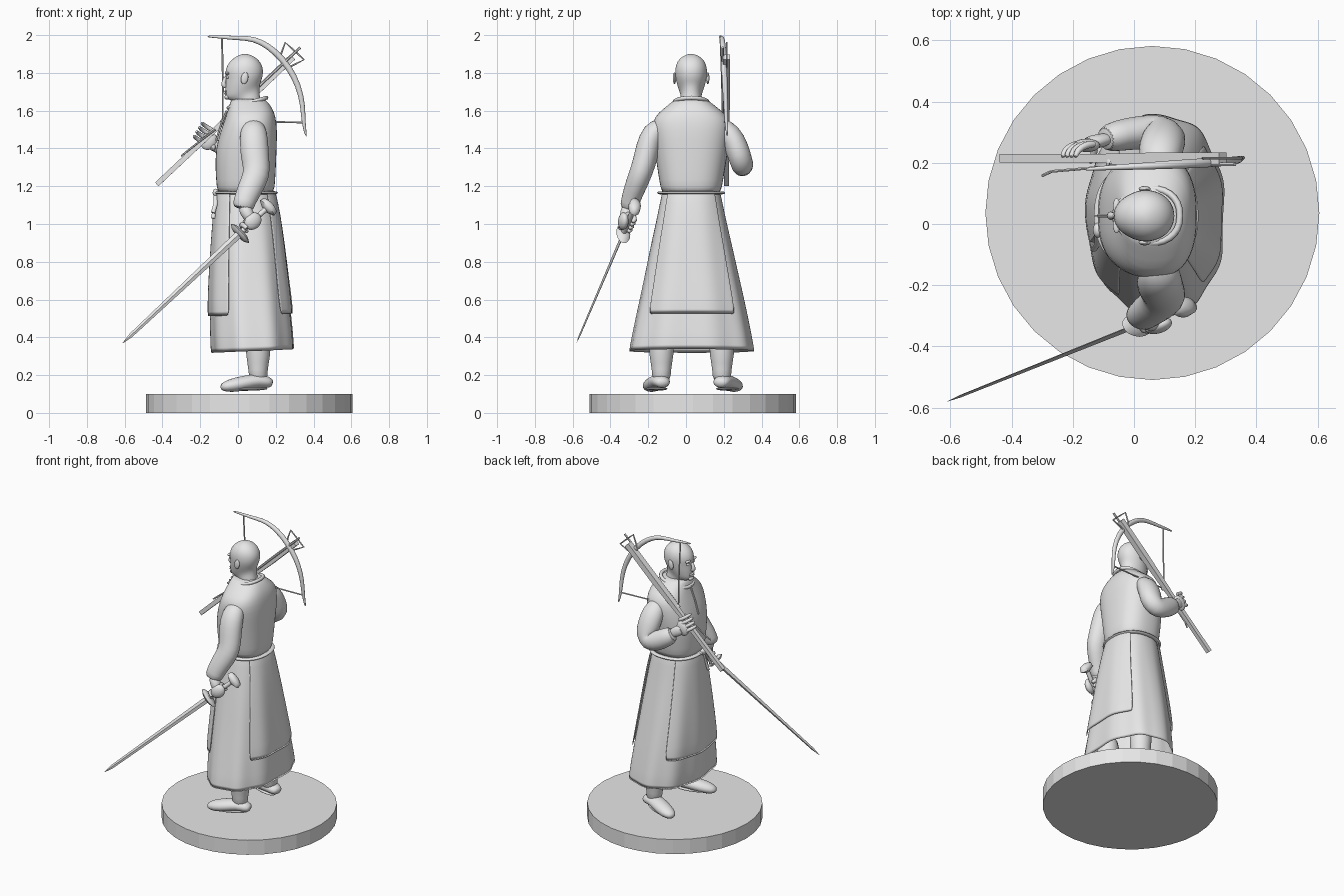
import bpy, bmesh, math
from mathutils import Vector as V

cube = bpy.data.objects.get("Cube")
if cube:
    bpy.data.objects.remove(cube, do_unlink=True)

grey = bpy.data.materials.new("plain_grey")
grey.use_nodes = True
grey.diffuse_color = (0.8, 0.8, 0.8, 1)
grey.node_tree.nodes["Principled BSDF"].inputs["Base Color"].default_value = (0.8, 0.8, 0.8, 1)
MID = 0.027  # middle of the body in y


def finish(obj, name, angle=40, subsurf=0, thick=0):
    obj.name = obj.data.name = name
    obj.data.materials.append(grey)
    bpy.ops.object.select_all(action='DESELECT')
    obj.select_set(True)
    bpy.context.view_layer.objects.active = obj
    if angle:
        bpy.ops.object.shade_smooth_by_angle(angle=math.radians(angle))
    if thick:
        m = obj.modifiers.new("Thickness", 'SOLIDIFY')
        m.thickness = thick
    if subsurf:
        m = obj.modifiers.new("Smooth", 'SUBSURF')
        m.levels = m.render_levels = subsurf
    return obj


def loft(name, rings, closed=True, cap=True, **kw):
    bm = bmesh.new()
    rows = [[bm.verts.new(p) for p in r] for r in rings]
    n = len(rows[0])
    for a, b in zip(rows, rows[1:]):
        for i in range(n if closed else n - 1):
            j = (i + 1) % n
            bm.faces.new((a[i], a[j], b[j], b[i]))
    if cap:
        bm.faces.new(rows[0])
        bm.faces.new(rows[-1])
    bmesh.ops.recalc_face_normals(bm, faces=bm.faces[:])
    me = bpy.data.meshes.new(name)
    bm.to_mesh(me)
    bm.free()
    obj = bpy.data.objects.new(name, me)
    bpy.context.collection.objects.link(obj)
    return finish(obj, name, **kw)


def oval(s, n=32, a0=0, a1=360, grow=0, fold=0, k=2.3, taper=0):
    """Rounded ring: front z, back z, front x, back x, two y limits."""
    zf, zb, xf, xb, y0, y1 = s
    pts = []
    full = a1 - a0 == 360
    for i in range(n if full else n + 1):
        a = math.radians(a0 + (a1 - a0) * i / n)
        c, d = -math.cos(a), math.sin(a)
        sp = lambda v: math.copysign(abs(v) ** (2 / k), v)
        g = grow + fold * math.sin(9 * a + 1)
        y = ((y1 - y0) / 2 + g) * sp(d) * (1 - taper * max(0, -c))
        pts.append(V(((xf + xb) / 2 + ((xb - xf) / 2 + g) * sp(c),
                      (y0 + y1) / 2 + y, zf + (zb - zf) * (c + 1) / 2)))
    return pts


def tube(name, path, radii, n=12, ref=(0, 1, 0), flat=1.0, **kw):
    """Ring sweep along points; flat scales the second axis."""
    path = [V(p) for p in path]
    if not isinstance(radii, (list, tuple)):
        radii = [radii] * len(path)
    rings = []
    for i, p in enumerate(path):
        t = (path[min(i + 1, len(path) - 1)] - path[max(i - 1, 0)]).normalized()
        u = t.cross(V(ref)).normalized()
        v = u.cross(t)
        rings.append([p + radii[i] * (u * math.cos(q) + v * flat * math.sin(q))
                      for q in (2 * math.pi * j / n for j in range(n))])
    return loft(name, rings, **kw)


def ball(name, loc, scale, rot=(0, 0, 0)):
    bpy.ops.mesh.primitive_uv_sphere_add(segments=20, ring_count=12, location=loc, rotation=rot)
    obj = bpy.context.object
    obj.scale = scale
    return finish(obj, name, angle=60)


# Base
bpy.ops.mesh.primitive_cylinder_add(vertices=32, radius=0.546, depth=0.1, location=(0.06, 0.036, 0.05))
finish(bpy.context.object, "round_base", angle=0)

# Head and neck: front z, back z, front x, back x, half width
head = [(1.58, 1.62, -.02, .13, .06), (1.645, 1.675, .0, .115, .056), (1.655, 1.705, -.045, .114, .055),
        (1.667, 1.73, -.066, .115, .062), (1.70, 1.75, -.066, .12, .071), (1.735, 1.77, -.067, .128, .079),
        (1.77, 1.79, -.063, .132, .084), (1.80, 1.81, -.07, .134, .086), (1.84, 1.84, -.06, .129, .083),
        (1.875, 1.875, -.03, .106, .065), (1.895, 1.895, .005, .07, .032), (1.9, 1.9, .03, .045, .008)]
loft("head", [oval((a, b, c, d, MID - w, MID + w), n=24, k=2.1, taper=.15) for a, b, c, d, w in head],
     angle=80, subsurf=1)
tube("nose", [(-.06, MID, 1.785), (-.073, MID, 1.76), (-.08, MID, 1.738), (-.062, MID, 1.722)],
     [.008, .011, .016, .012], n=10, angle=80, subsurf=1)
for z in (1.703, 1.691):
    ball("lip", (-.064, MID, z), (.009, .024, .007))
ball("chin", (-.057, MID, 1.672), (.015, .024, .014))
for s, side in ((-1, "near"), (1, "far")):
    ball(side + "_ear", (.035, MID + s * .088, 1.772), (.019, .009, .032), (0, .2, 0))
    ball(side + "_brow", (-.057, MID + s * .031, 1.797), (.012, .026, .008))
    ball(side + "_eye", (-.055, MID + s * .03, 1.777), (.009, .013, .008))

# Torso
torso = [(1.15, -.105, .185, -.125, .18), (1.19, -.113, .195, -.135, .19), (1.28, -.12, .2, -.15, .205),
         (1.4, -.12, .205, -.168, .225), (1.5, -.09, .208, -.18, .235), (1.565, -.066, .2, -.172, .228),
         (1.61, -.052, .185, -.12, .175), (1.65, -.04, .155, -.07, .122), (1.665, -.03, .135, -.055, .108)]
loft("tunic_body", [oval((z, z, *r), k=2.5) for z, *r in torso], angle=80, subsurf=1)
ring = oval((1.615, 1.668, -.05, .15, -.062, .116), n=28)
tube("collar", ring + ring[:1], .011, n=8, ref=(0, 0, 1), angle=80)
tube("chest_slit", [(-.06, MID, 1.6), (-.088, MID, 1.53), (-.116, MID, 1.44)], .006, n=6)

# Skirt with soft folds, and the split surcoat hanging over it
skirt = [(1.18, -.105, .185, -.125, .18), (1.05, -.12, .213, -.15, .205), (.9, -.13, .235, -.185, .24),
         (.7, -.143, .26, -.225, .285), (.52, -.146, .283, -.265, .325), (.33, -.14, .3, -.305, .362)]


def skirt_rings(rows, fold, **kw):
    return [oval((z - .02 * f, z, *r), grow=kw.get("grow", 0), fold=fold * f,
                 **{q: w for q, w in kw.items() if q != "grow"})
            for z, *r in rows for f in [(1.18 - z) / .85]]


loft("skirt", skirt_rings(skirt, .006, n=72), cap=False, angle=80, subsurf=1, thick=.008)
for name, mid, half in (("front_panel", 0, 62), ("back_panel", 180, 47)):
    loft(name, skirt_rings(skirt[:-1], .006, n=24, a0=mid - half, a1=mid + half, grow=.013),
         closed=False, cap=False, angle=80, subsurf=1, thick=.009)

# Belt with knot and hanging ends
ring = oval((1.165, 1.165, -.115, .195, -.137, .191), n=40)
tube("belt", ring + ring[:1], .016, n=8, ref=(0, 0, 1), flat=.5, angle=60)
ball("belt_knot", (-.118, -.02, 1.165), (.016, .025, .022))
for y, z in ((-.035, 1.03), (-.065, 1.06)):
    tube("belt_end", [(-.12, -.02, 1.165), (-.118, y, 1.11), (-.132, y - .02, z)], .011, n=8, flat=.5)

# Legs and shoes, toes turned outward
for side, y, toe in (("near", -.13, -.2), ("far", .19, .275)):
    tube(side + "_leg", [(.1, y, .55), (.105, y, .4), (.108, y, .3), (.105, y, .23), (.11, y, .16)],
         [.075, .07, .066, .05, .052], n=16, angle=80, subsurf=1)
    d = toe - y
    tube(side + "_shoe", [(.183, y - d * .12, .155), (.16, y - d * .05, .162), (.1, y + d * .1, .172),
                          (.03, y + d * .45, .157), (-.04, y + d * .8, .144), (-.095, y + d, .134)],
         [.025, .046, .053, .055, .052, .025], n=16, ref=(0, 0, 1), flat=.72, angle=80, subsurf=1)
    ball(side + "_sole", (.035, y + d * .4, .128), (.13, .045, .011), (0, 0, -math.atan2(d, .2)))

# Sleeves
tube("sword_sleeve", [(.08, -.11, 1.535), (.082, -.175, 1.49), (.085, -.203, 1.4), (.095, -.222, 1.32),
                      (.1, -.243, 1.26), (.06, -.275, 1.18), (.032, -.297, 1.115), (.024, -.303, 1.075)],
     [.05, .074, .077, .073, .072, .066, .058, .058], n=20, flat=.85, angle=80, subsurf=1)
tube("bow_sleeve", [(.08, .16, 1.54), (.085, .235, 1.48), (.095, .27, 1.4), (.1, .29, 1.34), (.075, .3, 1.305),
                    (.02, .3, 1.32), (-.05, .29, 1.36), (-.105, .275, 1.4)],
     [.05, .074, .075, .072, .068, .066, .06, .052], n=20, flat=.85, angle=80, subsurf=1)

# Sword on its own axis
tip = V((-.61, -.58, .37))
axis = V((.70, .28, .655)).normalized()
u = axis.cross(V((0, 1, 0))).normalized()
w = u.cross(axis)
at = lambda t: tip + axis * t
tube("sword_blade", [at(0), at(.06), at(.885)], [.001, .011, .02], n=4, flat=.4, angle=20)
tube("sword_guard", [at(.872), at(.885), at(.898)], [.05, .07, .05], n=16, flat=.55, angle=50)
tube("sword_grip", [at(.88), at(1.1)], .014, n=12)
tube("sword_pommel", [at(1.075), at(1.09), at(1.115), at(1.125)], [.025, .055, .05, .02], n=16, flat=.6, angle=60)

# Sword hand closed around the grip
tube("sword_wrist", [(.03, -.3, 1.1), (.045, -.315, 1.06), (.075, -.325, 1.015)], [.036, .036, .03], angle=80, subsurf=1)
ball("sword_palm", at(.98) - w * .012 + V((0, -.015, 0)), (.05, .026, .042), (0, -.75, .3))
for i in range(4):
    c = at(.925 + .027 * i)
    arc = [c + .027 * (u * math.cos(q) + w * math.sin(q)) for q in (math.radians(k) for k in range(-100, 141, 40))]
    tube("sword_finger", arc, [.014] * 6 + [.009], n=8, ref=axis, angle=80)

# Bow hand with fingers over the stock
tube("bow_wrist", [(-.08, .28, 1.39), (-.12, .27, 1.415), (-.16, .262, 1.44)], [.034, .033, .036], flat=.7, angle=80, subsurf=1)
ball("bow_palm", (-.155, .257, 1.44), (.042, .022, .05), (0, .5, 0))
for i in range(4):
    x, z = .014 * i, .023 * i
    tube("bow_finger", [(-.165 + x, .262, 1.42 + z), (-.2 + x, .26, 1.44 + z), (-.228 + x, .24, 1.46 + z),
                        (-.235 + x, .215, 1.468 + z)], [.014, .013, .012, .008], n=8, angle=80, subsurf=1)
tube("bow_thumb", [(-.13, .26, 1.42), (-.13, .225, 1.39), (-.145, .195, 1.4)], [.016, .014, .009], n=8, angle=80, subsurf=1)

# Crossbow stock, bolt channel, prod, string, stirrup and trigger
P = lambda x, z, y=.215: V((x, y, z))
square = dict(n=4, ref=(-.7, 1, .7), angle=20)
tube("stock_butt", [P(-.43, 1.21), P(-.1, 1.52)], .019, **square)
tube("stock_front", [P(-.1, 1.52), P(.1, 1.705), P(.29, 1.885)], [.02, .027, .026], **square)
tube("bolt", [P(-.07, 1.56, .195), P(.33, 1.935, .195)], .007, n=6)
ball("string_nut", P(-.075, 1.545, .2), (.017, .02, .017))
prod = [(-.165, 1.992), (-.12, 1.993), (-.04, 1.985), (.05, 1.985), (.12, 1.967), (.2, 1.912), (.27, 1.83), (.32, 1.735),
        (.344, 1.63), (.346, 1.535), (.362, 1.46)]
tube("prod", [P(x, z, .178 + .004 * i) for i, (x, z) in enumerate(prod)],
     [.005, .008, .011, .014, .016, .018, .018, .016, .014, .011, .005], n=10, flat=.9, angle=60, subsurf=1)
tube("bow_string", [P(-.085, 1.985, .182), P(-.08, 1.76, .19), P(-.08, 1.542, .195), P(.14, 1.54, .205), P(.35, 1.538, .216)],
     .005, n=6)
tube("stirrup", [P(.225, 1.875), P(.228, 1.9), P(.25, 1.96), P(.29, 1.925), P(.35, 1.87), P(.3, 1.845), P(.27, 1.83)],
     .005, n=6)
tube("trigger_lever", [P(-.12, 1.5, .185), P(-.2, 1.44, .178), P(-.27, 1.385, .172), P(-.3, 1.36, .158)], .005, n=6)
